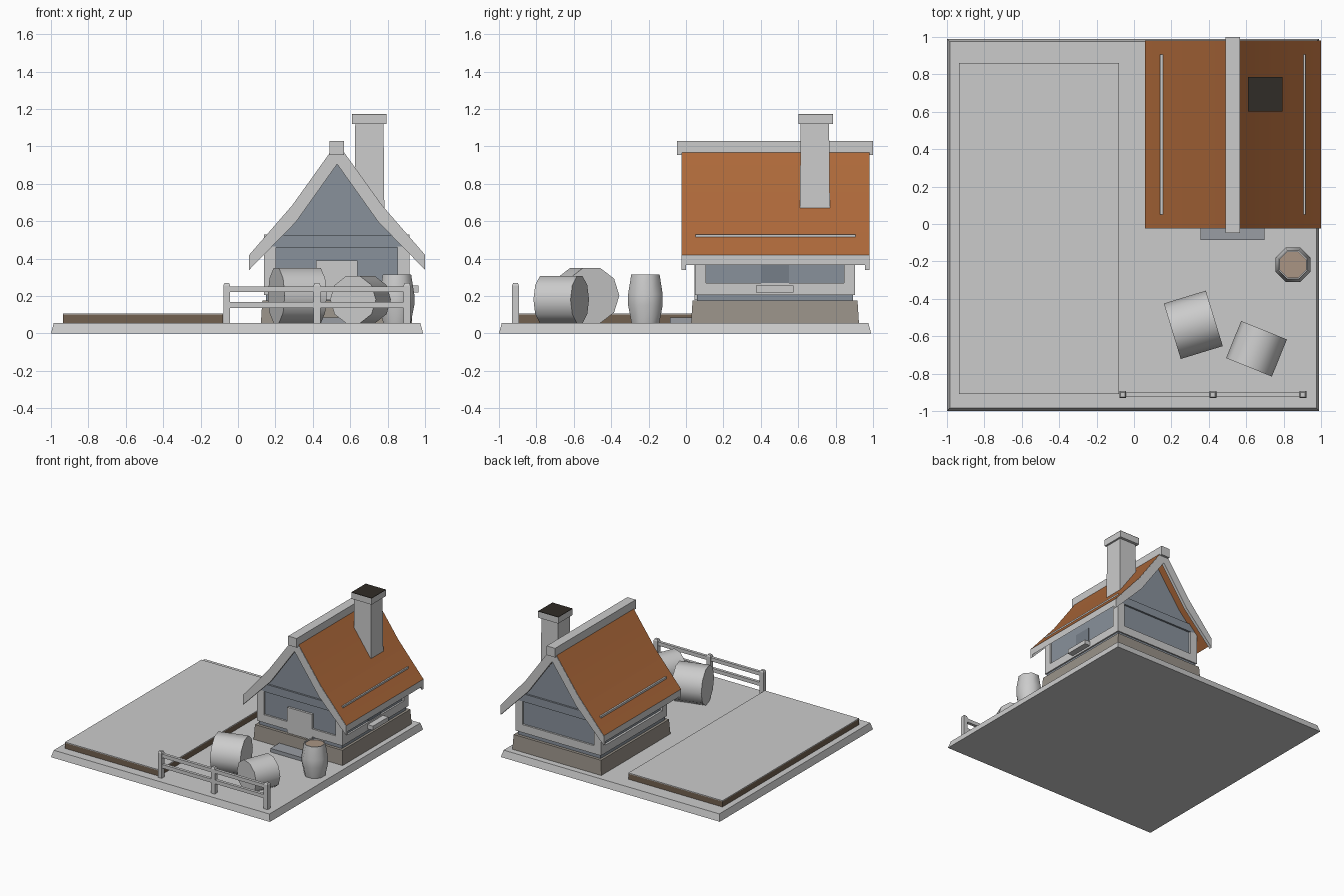
import bpy, bmesh, math
from mathutils import Matrix

if "Cube" in bpy.data.objects:
    bpy.data.objects.remove(bpy.data.objects["Cube"])

def mat(name, rgb):
    m = bpy.data.materials.new(name)
    m.diffuse_color = (*rgb, 1)
    m.use_nodes = True
    m.node_tree.nodes["Principled BSDF"].inputs["Base Color"].default_value = m.diffuse_color
    return m

ORANGE = mat("roof_orange", (0.42, 0.14, 0.042))
SOIL = mat("soil", (0.17, 0.12, 0.08))
STONE = mat("stone", (0.32, 0.29, 0.25))
PLASTER = mat("plaster", (0.25, 0.285, 0.33))
GLASS = mat("window_dark", (0.18, 0.21, 0.25))
STEP = mat("step_stone", (0.32, 0.34, 0.37))
SOOT = mat("soot", (0.03, 0.025, 0.02))
LID = mat("lid_wood", (0.4, 0.3, 0.23))
GREY = mat("plain_grey", (0.8, 0.8, 0.8))

def finish(name, bm, *mats):
    bmesh.ops.recalc_face_normals(bm, faces=bm.faces)
    me = bpy.data.meshes.new(name)
    bm.to_mesh(me)
    bm.free()
    ob = bpy.data.objects.new(name, me)
    bpy.context.collection.objects.link(ob)
    for m in mats:
        if m:
            me.materials.append(m)
    return ob

def smooth(ob, angle=50):
    bpy.ops.object.select_all(action='DESELECT')
    ob.select_set(True)
    bpy.context.view_layer.objects.active = ob
    bpy.ops.object.shade_smooth_by_angle(angle=math.radians(angle))

# box from ranges; inset tapers the top
def box(name, x, y, z, m=None, inset=0.0):
    bm = bmesh.new()
    bmesh.ops.create_cube(bm, size=1)
    for v in bm.verts:
        k = inset if v.co.z > 0 else 0
        v.co = [(r[0] + d) if c < 0 else (r[1] - d)
                for c, r, d in zip(v.co, (x, y, z), (k, k, 0))]
    return finish(name, bm, m)

# x-z profile extruded along y
def prism(name, pts, y0, y1, *mats):
    bm = bmesh.new()
    f = bm.faces.new([bm.verts.new((px, y0, pz)) for px, pz in pts])
    r = bmesh.ops.extrude_face_region(bm, geom=[f])
    bmesh.ops.translate(bm, vec=(0, y1 - y0, 0),
                        verts=[g for g in r["geom"] if isinstance(g, bmesh.types.BMVert)])
    return finish(name, bm, *mats)

# stack of rings (radius, height) around z
def lathe(name, rings, n, matrix, turn=0.0):
    bm = bmesh.new()
    loops = [[bm.verts.new((r * math.cos(turn + math.tau * i / n),
                            r * math.sin(turn + math.tau * i / n), z)) for i in range(n)]
             for r, z in rings]
    for a, b in zip(loops, loops[1:]):
        for i in range(n):
            j = (i + 1) % n
            bm.faces.new((a[i], a[j], b[j], b[i]))
    bm.faces.new(loops[0])
    bm.faces.new(loops[-1])
    bm.transform(matrix)
    return finish(name, bm)

# ground and raised field
box("ground_base", (-1, 0.99), (-1, 0.99), (0, 0.055), inset=0.015)
box("field_soil", (-0.935, -0.08), (-0.91, 0.862), (0.05, 0.1), SOIL)
box("field_top", (-0.935, -0.08), (-0.91, 0.862), (0.1, 0.107))

# foundation and plinth
box("foundation", (0.122, 0.932), (0.027, 0.925), (0.05, 0.175), STONE, 0.008)
box("plinth", (0.15, 0.904), (0.059, 0.893), (0.17, 0.21), PLASTER)

# kinked roof line: half profiles (distance from ridge, height), mirrored
CX = 0.53
OUTER = [(0.47, 0.42), (0.24, 0.685), (0, 1.02)]
INNER = [(0.47, 0.365), (0.225, 0.62), (0, 0.93)]
BOARD = [(0.47, 0.34), (0.22, 0.596), (0, 0.905)]

def gable(half):
    return [(CX - d, z) for d, z in half] + [(CX + d, z) for d, z in half[-2::-1]]

# walls with gables, timber frame
X0, X1, Y0, Y1 = 0.14, 0.916, 0.048, 0.904
prism("wall_core", gable([(0.372, 0.2), (0.372, 0.48), (0.225, 0.63), (0, 0.94)]),
      Y0 + .015, Y1 - .015, PLASTER)
for i, x in enumerate(((X0, X0 + 0.063), (X1 - 0.063, X1))):
    for j, y in enumerate(((Y0, Y0 + 0.06), (Y1 - 0.06, Y1))):
        box(f"corner_post_{i}{j}", x, y, (0.205, 0.465))
    side = (X0, X0 + 0.04) if i == 0 else (X1 - 0.04, X1)
    box(f"side_sill_beam_{i}", side, (Y0, Y1), (0.205, 0.27))
for j, y in enumerate(((Y0, Y0 + 0.04), (Y1 - 0.04, Y1))):
    box(f"end_sill_beam_{j}", (X0, X1), y, (0.205, 0.27))
    prism(f"gable_beam_{j}", gable([(0.385, 0.46), (0.33, 0.525), (0, 0.525)])
          + [(CX, 0.46)], *y, PLASTER)

# door, step, side window
box("door", (0.416, 0.64), (0.045, 0.08), (0.18, 0.39))
box("door_step", (0.355, 0.698), (-0.085, 0.04), (0.05, 0.085), STEP)
box("window", (0.87, 0.908), (0.40, 0.55), (0.25, 0.39), GLASS)
box("window_sill", (0.88, 0.965), (0.375, 0.575), (0.22, 0.255))

# roof shell with grey eave edges
roof = prism("roof", gable(OUTER) + gable(INNER)[::-1], -0.022, 0.98, ORANGE, GREY)
for p in roof.data.polygons:
    if abs(p.normal.x) > 0.95 or abs(p.normal.y) > 0.9:
        p.material_index = 1
smooth(roof, 30)
edge = [(d, z - 0.004) for d, z in OUTER]
for i, (a, b) in enumerate(((-0.024, 0.0), (0.957, 0.982))):
    prism(f"barge_board_{i}", gable(edge) + gable(BOARD)[::-1], a, b)
box("ridge_beam", (0.49, 0.567), (-0.048, 1.0), (0.955, 1.03))
for i, x in enumerate((0.147, 0.911)):
    box(f"roof_slat_{i}", (x - 0.007, x + 0.007), (0.05, 0.905), (0.505, 0.528))

# chimney
box("chimney", (0.622, 0.783), (0.608, 0.77), (0.6, 1.125), inset=0.005)
box("chimney_cap", (0.61, 0.793), (0.602, 0.787), (1.12, 1.17))
box("chimney_soot", (0.61, 0.793), (0.602, 0.787), (1.17, 1.174), SOOT)

# upright barrel with sunken lid
barrel = lathe("barrel", [(0.08, 0.055), (0.1, 0.15), (0.1, 0.21), (0.082, 0.315),
                          (0.074, 0.315), (0.074, 0.305)], 8,
               Matrix.Translation((0.85, -0.217, 0)), math.pi / 8)
barrel.data.materials.append(GREY)
barrel.data.materials.append(LID)
max(barrel.data.polygons, key=lambda p: p.center.z * (len(p.vertices) == 8)).material_index = 1
smooth(barrel)

# round bales lying on their sides
for name, x, y, r, length, deg in (("large_bale", 0.317, -0.539, 0.155, 0.235, 17),
                                   ("small_bale", 0.655, -0.667, 0.132, 0.214, 68)):
    m = (Matrix.Translation((x, y, 0.055 + r * math.cos(math.pi / 10)))
         @ Matrix.Rotation(math.radians(deg), 4, 'Z') @ Matrix.Rotation(math.pi / 2, 4, 'Y'))
    smooth(lathe(name, [(r, -length / 2), (r, length / 2)], 10, m, math.pi / 2))

# fence
for i, x in enumerate((-0.06, 0.422, 0.903)):
    box(f"fence_post_{i}", (x - 0.018, x + 0.018), (-0.93, -0.894), (0.05, 0.257))
    box(f"fence_post_top_{i}", (x - 0.018, x + 0.018), (-0.93, -0.894), (0.257, 0.27), inset=0.006)
for i, z in enumerate(((0.137, 0.167), (0.222, 0.252))):
    box(f"fence_rail_{i}", (-0.075, 0.918), (-0.924, -0.9), z)
